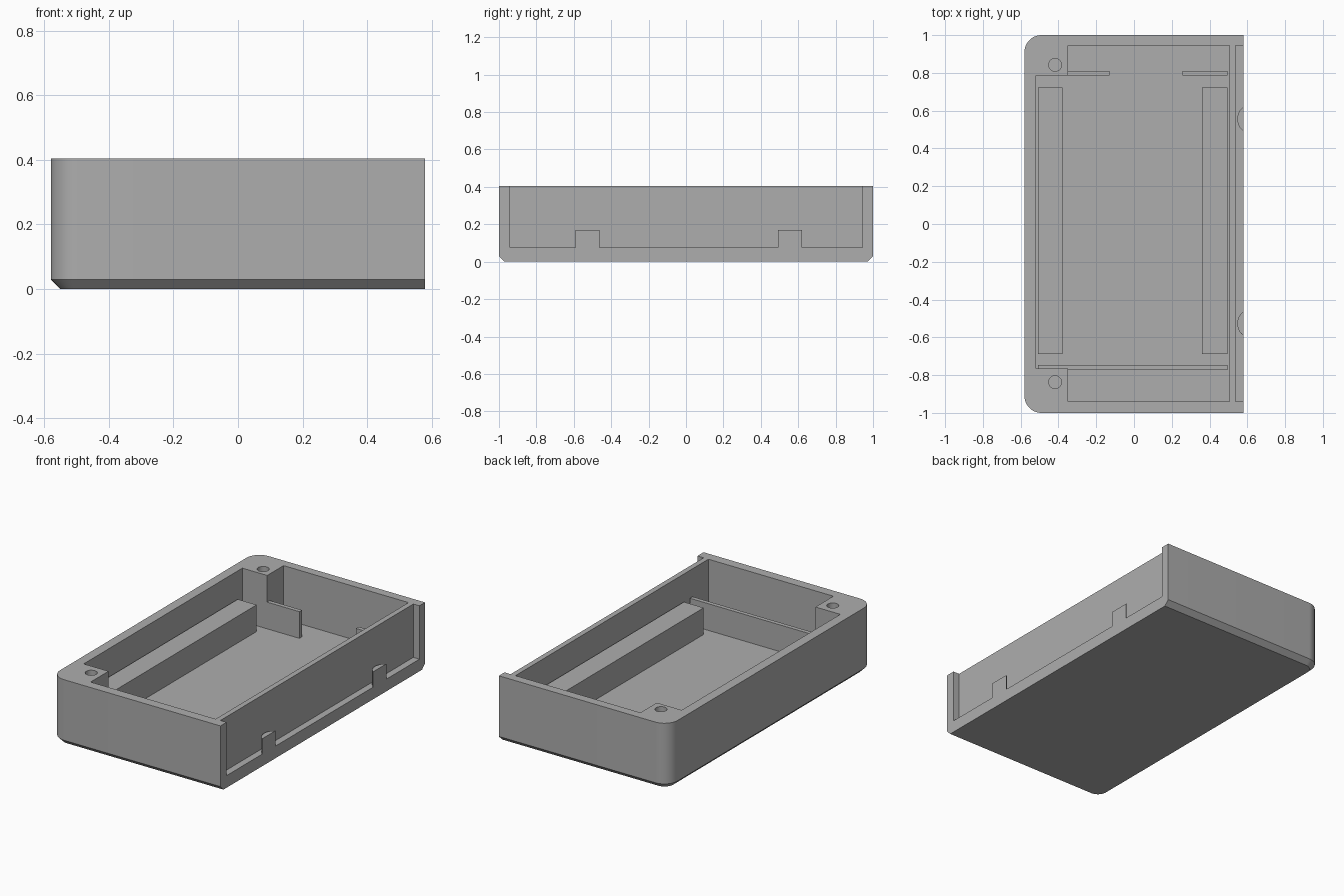
import bpy
import bmesh
from math import sin, cos, pi, radians, asin

if "Cube" in bpy.data.objects:
    bpy.data.objects.remove(bpy.data.objects["Cube"], do_unlink=True)

X, Y, TOP = 0.58, 1.0, 0.405
FLOOR, RIB_TOP = 0.075, 0.24
RADIUS, CHAMFER = 0.09, 0.03

grey = bpy.data.materials.new("plain grey")
grey.use_nodes = True
colour = (0.42, 0.42, 0.42, 1)
grey.diffuse_color = colour
grey.node_tree.nodes["Principled BSDF"].inputs["Base Color"].default_value = colour


def loft(name, layers):
    """Solid from matching outlines, each given as (points, height)."""
    bm = bmesh.new()
    rings = [[bm.verts.new((x, y, z)) for x, y in pts] for pts, z in layers]
    n = len(rings[0])
    bm.faces.new(rings[0][::-1])
    bm.faces.new(rings[-1])
    for low, high in zip(rings, rings[1:]):
        for i in range(n):
            j = (i + 1) % n
            bm.faces.new((low[i], low[j], high[j], high[i]))
    bmesh.ops.recalc_face_normals(bm, faces=bm.faces)
    mesh = bpy.data.meshes.new(name)
    bm.to_mesh(mesh)
    bm.free()
    mesh.materials.append(grey)
    obj = bpy.data.objects.new(name, mesh)
    bpy.context.collection.objects.link(obj)
    return obj


def prism(name, pts, z0, z1):
    return loft(name, [(pts, z0), (pts, z1)])


def block(name, x0, x1, y0, y1, z0, z1):
    return prism(name, [(x0, y0), (x1, y0), (x1, y1), (x0, y1)], z0, z1)


def arc(cx, cy, r, start, end, steps):
    return [(cx + r * cos(start + (end - start) * i / steps),
             cy + r * sin(start + (end - start) * i / steps)) for i in range(steps + 1)]


def outline(inset):
    """Plan of the case: rounded on the left, square on the open right side."""
    cx, cy, r = -X + RADIUS, Y - RADIUS, RADIUS - inset
    return ([(X, -Y + inset), (X, Y - inset)]
            + arc(cx, cy, r, pi / 2, pi, 12)
            + arc(cx, -cy, r, pi, 1.5 * pi, 12))


def cut(target, cutter):
    cutter.hide_render = True
    mod = target.modifiers.new("cut", "BOOLEAN")
    mod.operation = "DIFFERENCE"
    mod.solver = "EXACT"
    mod.object = cutter
    bpy.context.view_layer.objects.active = target
    bpy.ops.object.modifier_apply(modifier=mod.name)
    bpy.data.objects.remove(cutter, do_unlink=True)


# Case body with a chamfered foot
case = loft("case_body", [(outline(CHAMFER), 0), (outline(0), CHAMFER), (outline(0), TOP)])

# Main cavity, stepped in around the two screw posts
cavity = [(-0.52, -0.765), (-0.35, -0.765), (-0.35, -0.94), (0.505, -0.94),
          (0.505, 0.945), (-0.35, 0.945), (-0.35, 0.785), (-0.52, 0.785)]
cut(case, prism("cavity_cutter", cavity, FLOOR, TOP + 0.1))

# Shallow recess on the outside of the right wall
cut(case, block("recess_cutter", 0.538, X + 0.1, -0.94, 0.945, FLOOR, TOP + 0.1))

# Screw holes
for y in (-0.837, 0.842):
    hole = arc(-0.418, y, 0.034, 0, 2 * pi, 24)[:-1]
    cut(case, prism("hole_cutter", hole, FLOOR, TOP + 0.1))

# Support slabs along both long walls
block("left_hand_slab", -0.507, -0.378, -0.687, 0.722, FLOOR, RIB_TOP)
block("right_hand_slab", 0.36, 0.495, -0.687, 0.722, FLOOR, RIB_TOP)

# Thin ribs across the ends
block("front_rib", -0.507, 0.495, -0.772, -0.746, FLOOR, RIB_TOP)
block("back_rib_long", -0.35, -0.13, 0.785, 0.811, FLOOR, RIB_TOP)
block("back_rib_short", 0.256, 0.495, 0.785, 0.811, FLOOR, RIB_TOP)

# Rounded tabs standing in the recess
tab_radius, tab_half = 0.08, 0.065
spread = asin(tab_half / tab_radius)
tab_x = X + tab_radius * cos(spread)
for name, y in (("front_tab", -0.527), ("back_tab", 0.556)):
    prism(name, arc(tab_x, y, tab_radius, pi - spread, pi + spread, 10), FLOOR, 0.17)

# Smooth the rounded corners while keeping edges crisp
bpy.ops.object.select_all(action="DESELECT")
for obj in bpy.context.collection.objects:
    if obj.type == "MESH":
        obj.select_set(True)
bpy.context.view_layer.objects.active = case
bpy.ops.object.shade_smooth_by_angle(angle=radians(30))
